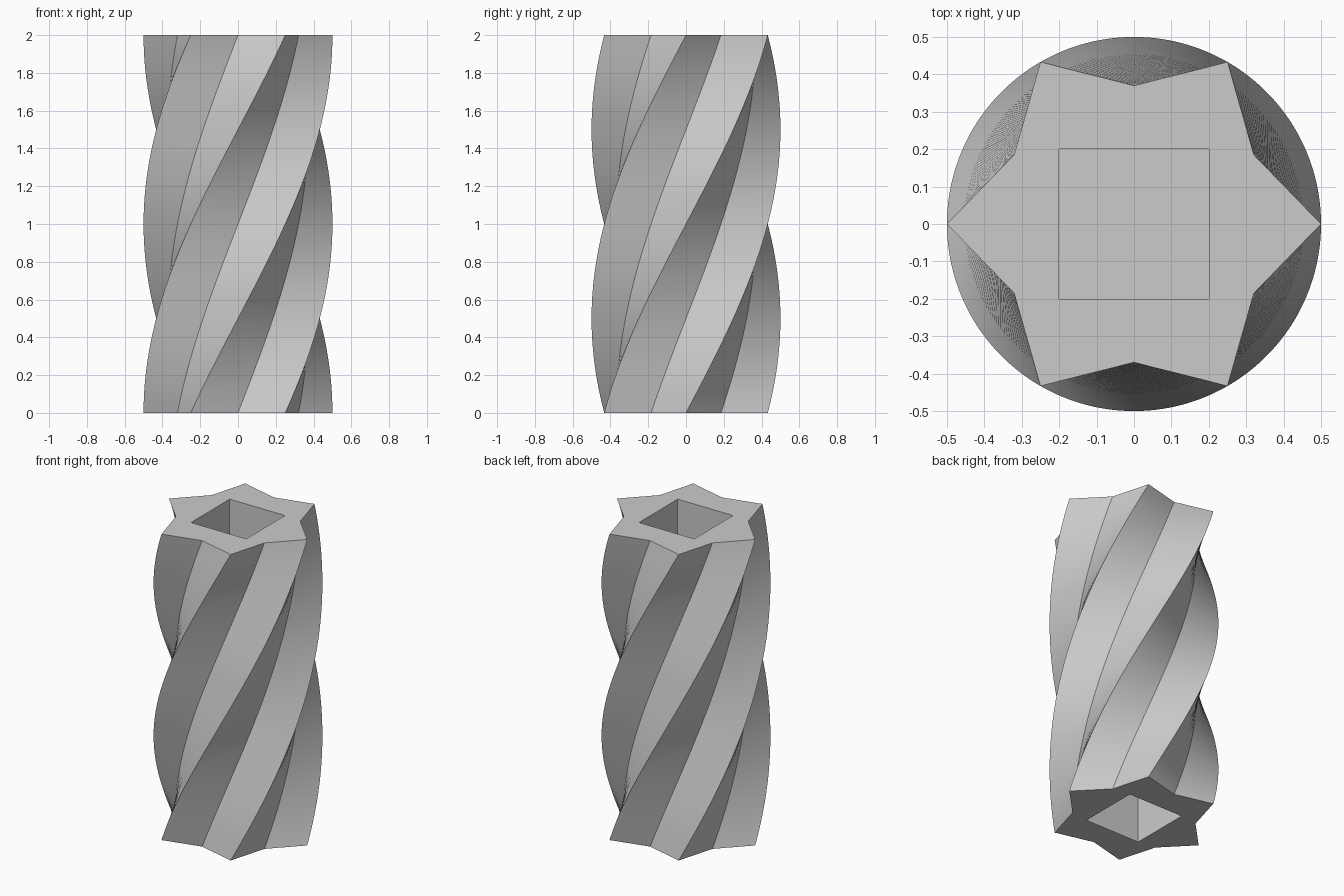
import bpy
import bmesh
from math import cos, sin, radians, pi
from mathutils import Vector

if "Cube" in bpy.data.objects:
    bpy.data.objects.remove(bpy.data.objects["Cube"], do_unlink=True)

HEIGHT, TWIST, STEPS = 2.0, radians(120), 100
TIP, VALLEY, POINTS = 0.5, 0.37, 6
SOCKET, DEPTH = 0.2, 0.4        # half width and depth of the square sockets

grey = bpy.data.materials.new("plain_grey")
grey.use_nodes = True
colour = (0.6, 0.6, 0.6, 1)
grey.diffuse_color = colour
grey.node_tree.nodes["Principled BSDF"].inputs["Base Color"].default_value = colour

bm = bmesh.new()


def loop_edges(verts):
    """Closed ring of edges through the given vertices."""
    pairs = zip(verts, verts[1:] + verts[:1])
    return [bm.edges.get(p) or bm.edges.new(p) for p in pairs]


def wall(lower, upper):
    """Band of quads between two rings."""
    n = len(lower)
    return [bm.faces.new((lower[i], lower[(i + 1) % n], upper[(i + 1) % n], upper[i]))
            for i in range(n)]


def star_ring(t):
    """Six-pointed star section, turned in proportion to its height."""
    ring = []
    for i in range(POINTS * 2):
        r = VALLEY if i % 2 else TIP
        a = i * pi / POINTS + t * TWIST
        ring.append(bm.verts.new((r * cos(a), r * sin(a), t * HEIGHT)))
    return ring


def square_ring(z):
    corners = ((-1, -1), (1, -1), (1, 1), (-1, 1))
    return [bm.verts.new((SOCKET * x, SOCKET * y, z)) for x, y in corners]


# Twisted flutes: smooth along the height, sharp on every ridge and groove
rings = [star_ring(k / STEPS) for k in range(STEPS + 1)]
for low, high in zip(rings, rings[1:]):
    for face in wall(low, high):
        face.smooth = True
    for a, b in zip(low, high):
        bm.edges.get((a, b)).smooth = False

# Flat ends, each with a square socket
for ring, z, inward in ((rings[0], 0, 1), (rings[-1], HEIGHT, -1)):
    rim = square_ring(z)
    floor = square_ring(z + inward * DEPTH)
    rim_edges = loop_edges(ring) + loop_edges(rim)
    bmesh.ops.triangle_fill(bm, edges=rim_edges, use_beauty=True,
                            normal=Vector((0, 0, -inward)))
    for e in rim_edges:
        e.smooth = False
    wall(rim, floor)
    bm.faces.new(floor)

bmesh.ops.recalc_face_normals(bm, faces=bm.faces[:])
mesh = bpy.data.meshes.new("twisted_star_column")
bm.to_mesh(mesh)
bm.free()
mesh.materials.append(grey)
column = bpy.data.objects.new("twisted_star_column", mesh)
bpy.context.collection.objects.link(column)
